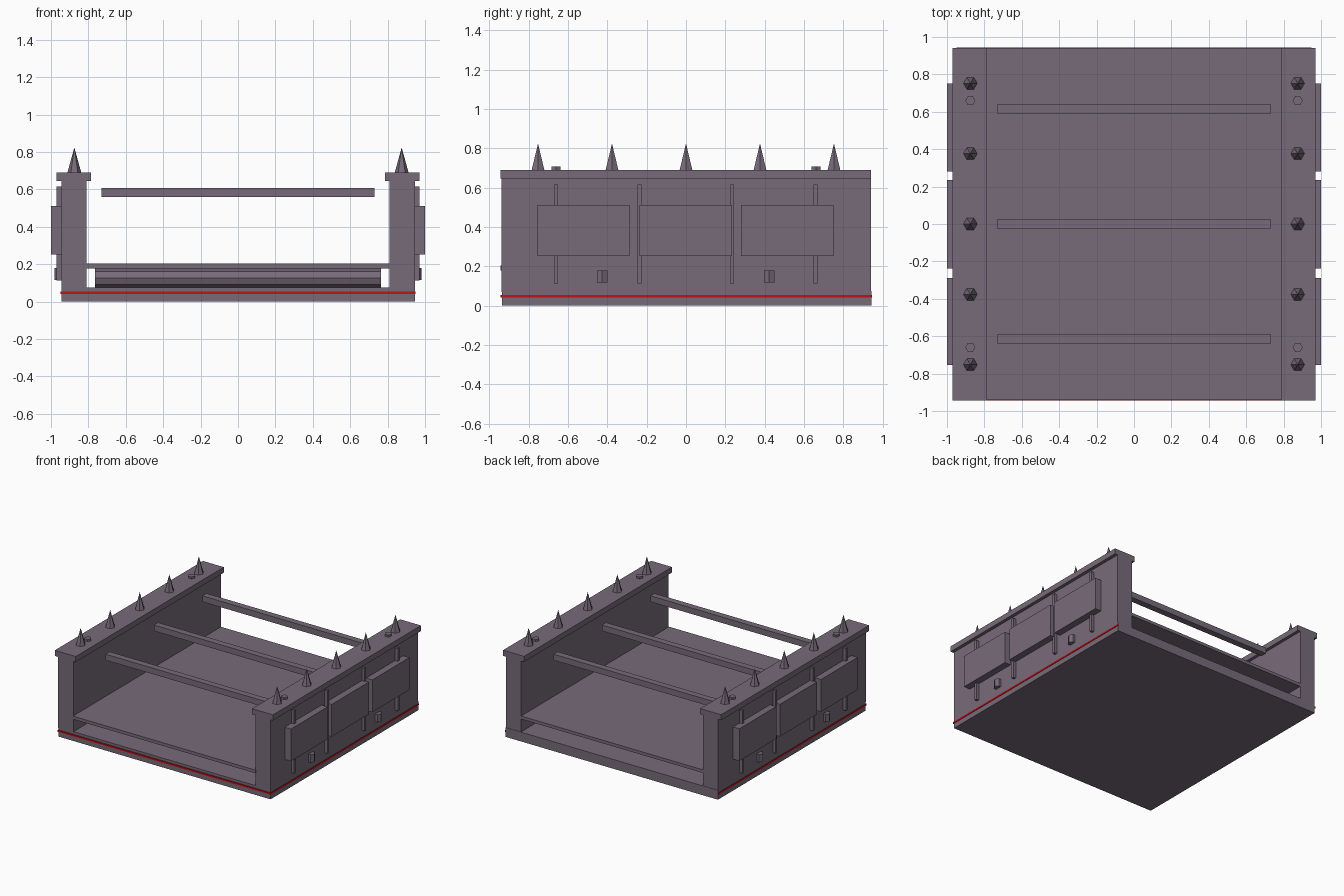
import bpy
import math

if "Cube" in bpy.data.objects:
    bpy.data.objects.remove(bpy.data.objects["Cube"])


def material(name, rgb):
    m = bpy.data.materials.new(name)
    m.diffuse_color = (*rgb, 1)
    m.use_nodes = True
    m.node_tree.nodes["Principled BSDF"].inputs["Base Color"].default_value = m.diffuse_color
    return m


STONE = material("mauve grey", (0.187, 0.147, 0.193))
RED = material("red", (0.52, 0.006, 0.008))


def box(name, x, y, z, mat=STONE):
    """Box from (min, max) ranges on each axis."""
    mid = [(a + b) / 2 for a, b in (x, y, z)]
    bpy.ops.mesh.primitive_cube_add(size=1, location=mid)
    ob = bpy.context.object
    ob.name = name
    ob.scale = [abs(b - a) for a, b in (x, y, z)]
    bpy.ops.object.transform_apply(location=False, rotation=False, scale=True)
    ob.data.materials.append(mat)
    return ob


def prism(name, loc, r1, r2, depth, rot=(0, 0, math.pi / 6), sides=6):
    """Low-poly cone or cylinder centred on loc."""
    bpy.ops.mesh.primitive_cone_add(vertices=sides, radius1=r1, radius2=r2,
                                    depth=depth, location=loc, rotation=rot)
    ob = bpy.context.object
    ob.name = name
    ob.data.materials.append(STONE)
    return ob


# Base slab and raised deck
box("base", (-0.945, 0.945), (-0.935, 0.943), (0, 0.075))
box("deck", (-0.815, 0.815), (-0.942, 0.94), (0.178, 0.203))

# Rollers in the gap below the deck
for y in (-0.62, 0, 0.62):
    prism("roller", (0, y, 0.1265), 0.05, 0.05, 1.53,
          rot=(0, math.pi / 2, 0), sides=8)

# Cross bars between the walls
for y in (-0.615, 0, 0.615):
    box("cross_bar", (-0.73, 0.73), (y - 0.026, y + 0.026), (0.56, 0.608))

# Red trim on the front and both sides
box("front_trim", (-0.949, 0.949), (-0.943, -0.934), (0.041, 0.054), RED)

for s in (-1, 1):
    # Side wall with its overhanging cap
    box("side_wall", (s * 0.81, s * 0.945), (-0.937, 0.94), (0.07, 0.655))
    box("wall_cap", (s * 0.785, s * 0.971), (-0.943, 0.94), (0.645, 0.69))
    box("side_trim", (s * 0.942, s * 0.949), (-0.943, 0.945), (0.041, 0.054), RED)

    # Spikes and bolts on the cap
    for i in range(5):
        prism("spike", (s * 0.875, (i - 2) * 0.376, 0.757), 0.037, 0, 0.134)
    for y in (-0.66, 0.66):
        prism("bolt", (s * 0.875, y, 0.696), 0.027, 0.027, 0.022)

    # Armour plates, the rods behind them and the small lugs below
    for a, b in ((-0.755, -0.288), (-0.237, 0.235), (0.28, 0.75)):
        box("side_plate", (s * 0.94, s), (a, b), (0.252, 0.512))
    for y in (-0.66, -0.237, 0.235, 0.658):
        box("plate_rod", (s * 0.94, s * 0.97), (y - 0.01, y + 0.01), (0.113, 0.615))
    for y in (-0.426, 0.422):
        prism("lug", (s * 0.949, y, 0.148), 0.031, 0.031, 0.063)
